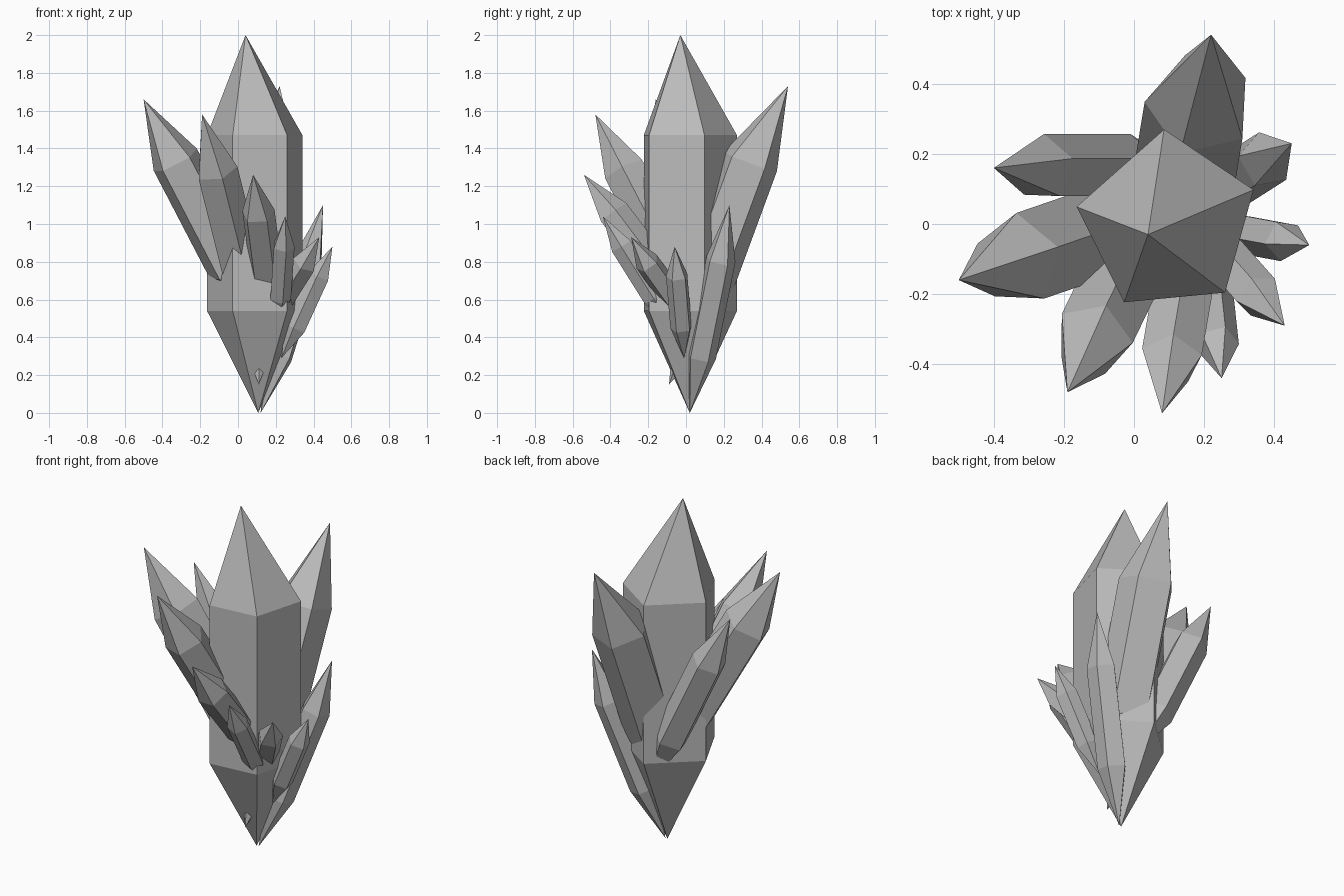
import bpy
import bmesh
from math import cos, sin, radians
from mathutils import Vector

old = bpy.data.objects.get("Cube")
if old:
    bpy.data.objects.remove(old, do_unlink=True)

# Single stone colour
GREY = (0.5, 0.5, 0.5, 1.0)
stone = bpy.data.materials.new("crystal_grey")
stone.use_nodes = True
stone.diffuse_color = GREY
stone.node_tree.nodes["Principled BSDF"].inputs["Base Color"].default_value = GREY


def ring(centre, axis, out, radius, angles):
    """Points round an axis; angles are measured from the outward side."""
    across = (out - axis * out.dot(axis)).normalized()
    side = axis.cross(across)
    return [centre + radius * (across * cos(a) + side * sin(a))
            for a in map(radians, angles)]


def build(name, base, tip, lower, upper):
    """A prism between two rings, closed by a point at each end."""
    bm = bmesh.new()
    foot, top = bm.verts.new(base), bm.verts.new(tip)
    low = [bm.verts.new(p) for p in lower]
    high = [bm.verts.new(p) for p in upper]
    n = len(low)
    for i in range(n):
        j = (i + 1) % n
        bm.faces.new((foot, low[j], low[i]))
        bm.faces.new((low[i], low[j], high[j], high[i]))
        bm.faces.new((high[i], high[j], top))
    bmesh.ops.recalc_face_normals(bm, faces=bm.faces)
    mesh = bpy.data.meshes.new(name)
    bm.to_mesh(mesh)
    bm.free()
    mesh.materials.append(stone)
    obj = bpy.data.objects.new(name, mesh)
    bpy.context.collection.objects.link(obj)


def shard(name, base, tip, radius, phase, shift=0.0):
    """A leaning five-sided crystal; shift moves its point outward off the axis."""
    base, tip = Vector(base), Vector(tip)
    out = Vector((tip.x - base.x, tip.y - base.y, 0)).normalized()
    end = tip - out * shift
    axis = (end - base).normalized()
    angles = [phase + 72 * i for i in range(5)]
    rings = [ring(base.lerp(end, f), axis, out, radius, angles) for f in (0.27, 0.735)]
    build(name, base, tip, *rings)


# Upright main crystal
UP, X = Vector((0, 0, 1)), Vector((1, 0, 0))
corners = (20, 92, 171, 242, 309)
main_rings = [ring(Vector((0.095, 0.008, z)), UP, X, 0.262, corners) for z in (0.54, 1.47)]
build("main_crystal", (0.107, 0.02, 0), (0.04, -0.03, 2), *main_rings)

# Leaning crystals: name, base, tip, radius, turn, point shift
SHARDS = (
    ("back_crystal", (0.12, -0.07, 0.22), (0.22, 0.54, 1.73), 0.157, 24, 0.055),
    ("right_front_crystal", (0.14, 0.06, 0.43), (-0.50, -0.16, 1.66), 0.135, 35),
    ("right_back_crystal", (0.13, 0.16, 0.38), (-0.40, 0.16, 1.48), 0.097, 52),
    ("front_right_crystal", (0.09, 0.10, 0.46), (-0.19, -0.48, 1.58), 0.115, 40),
    ("front_crystal", (0.18, 0.04, 0.49), (0.08, -0.54, 1.26), 0.09, 40),
    ("front_left_crystal", (0.21, -0.07, 0.45), (0.25, -0.44, 1.04), 0.06, 10),
    ("left_front_crystal", (0.11, 0.07, 0.41), (0.43, -0.29, 0.93), 0.068, 20, -0.015),
    ("left_crystal", (0.23, -0.01, 0.29), (0.50, -0.06, 0.88), 0.06, 55),
    ("left_back_crystal", (0.12, 0.02, 0.0), (0.45, 0.23, 1.10), 0.082, -3, -0.02),
    ("tiny_crystal", (0.11, -0.09, 0.15), (0.11, 0.03, 0.40), 0.028, 36),
)
for spec in SHARDS:
    shard(*spec)
